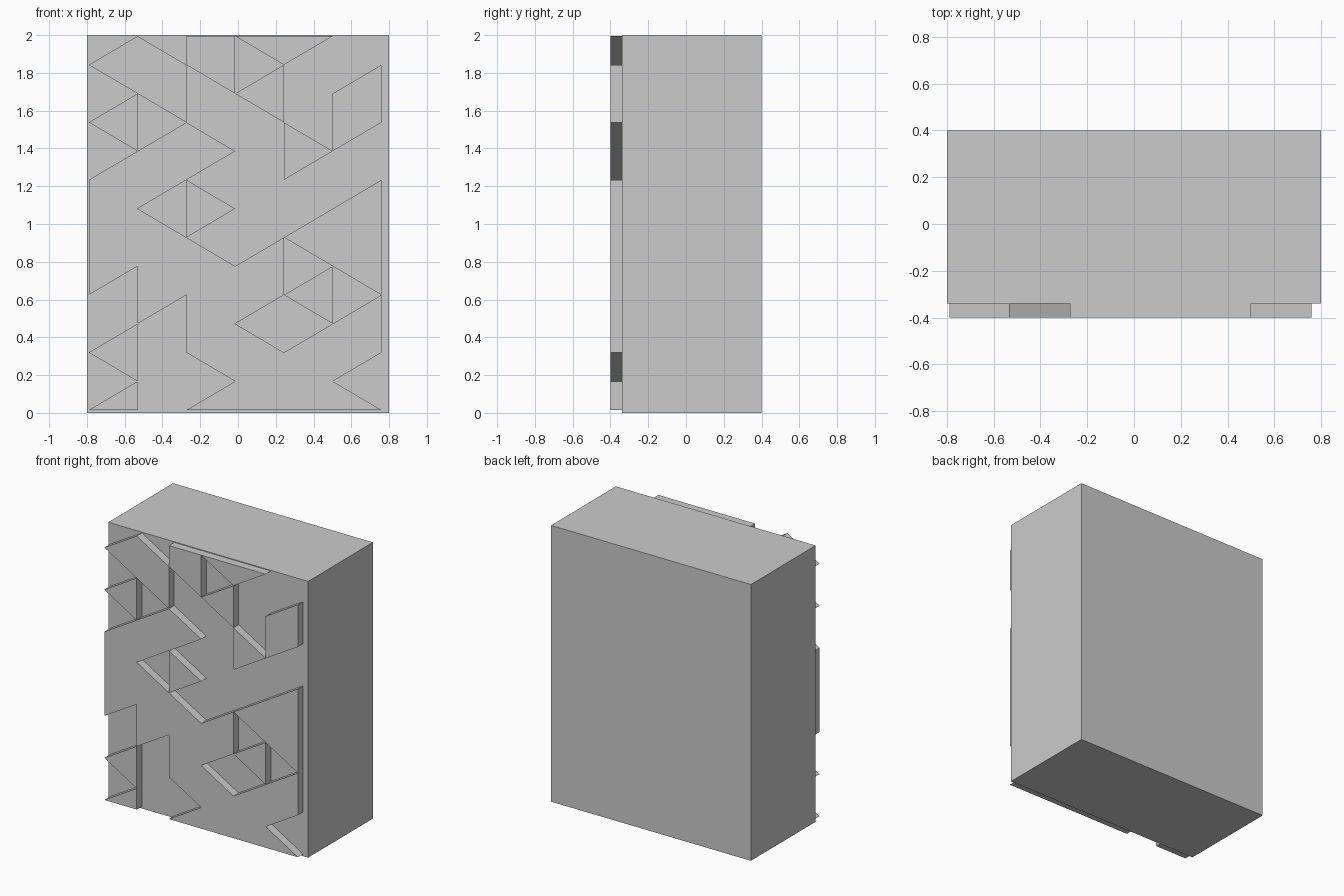
import bpy, bmesh

if "Cube" in bpy.data.objects:
    bpy.data.objects.remove(bpy.data.objects["Cube"])

# Main block
bpy.ops.mesh.primitive_cube_add(size=1, location=(0, 0.03, 1))
block = bpy.context.object
block.name = "block"
block.scale = (1.6, 0.74, 2.0)
bpy.ops.object.transform_apply(location=True, rotation=False, scale=True)

# Raised panels follow a triangular grid: (column, half-row)
X0, DX = -0.79, 0.2583
Z0, DZ = 0.015, 0.1523
FRONT, BACK = -0.40, -0.34

panels = {
    "top_left_panel": [(0, 12), (1, 13), (2, 12), (2, 10)],
    "top_middle_panel": [(2, 13), (3, 13), (3, 11), (2, 12)],
    "top_edge_triangle": [(3, 13), (5, 13), (4, 12)],
    "upper_middle_triangle": [(3, 11), (4, 12), (4, 10)],
    "upper_right_triangle": [(4, 10), (5, 9), (4, 8)],
    "right_panel": [(5, 9), (5, 11), (6, 12), (6, 10)],
    "left_triangle": [(0, 10), (1, 11), (1, 9)],
    "centre_triangle": [(2, 8), (3, 7), (2, 6)],
    "lower_right_wedge": [(4, 6), (6, 8), (6, 4)],
    "lower_right_triangle": [(4, 4), (5, 5), (5, 3)],
    "lower_left_triangle": [(0, 2), (1, 3), (1, 1)],
    "corner_triangle": [(0, 0), (1, 1), (1, 0)],
    "main_panel": [(0, 8), (2, 10), (3, 9), (1, 7), (3, 5), (4, 6), (4, 4),
                   (3, 3), (4, 2), (6, 4), (6, 2), (5, 1), (6, 0), (2, 0),
                   (3, 1), (2, 2), (2, 4), (1, 3), (1, 5), (0, 4)],
}


def raised_panel(name, cells):
    """Extrude one grid outline from the block face to the front."""
    bm = bmesh.new()
    verts = [bm.verts.new((X0 + c * DX, BACK, Z0 + r * DZ)) for c, r in cells]
    face = bm.faces.new(verts)
    ext = bmesh.ops.extrude_face_region(bm, geom=[face], use_keep_orig=True)
    moved = [g for g in ext["geom"] if isinstance(g, bmesh.types.BMVert)]
    bmesh.ops.translate(bm, verts=moved, vec=(0, FRONT - BACK, 0))
    bmesh.ops.recalc_face_normals(bm, faces=bm.faces)
    mesh = bpy.data.meshes.new(name)
    bm.to_mesh(mesh)
    bm.free()
    bpy.context.collection.objects.link(bpy.data.objects.new(name, mesh))


for name, cells in panels.items():
    raised_panel(name, cells)
